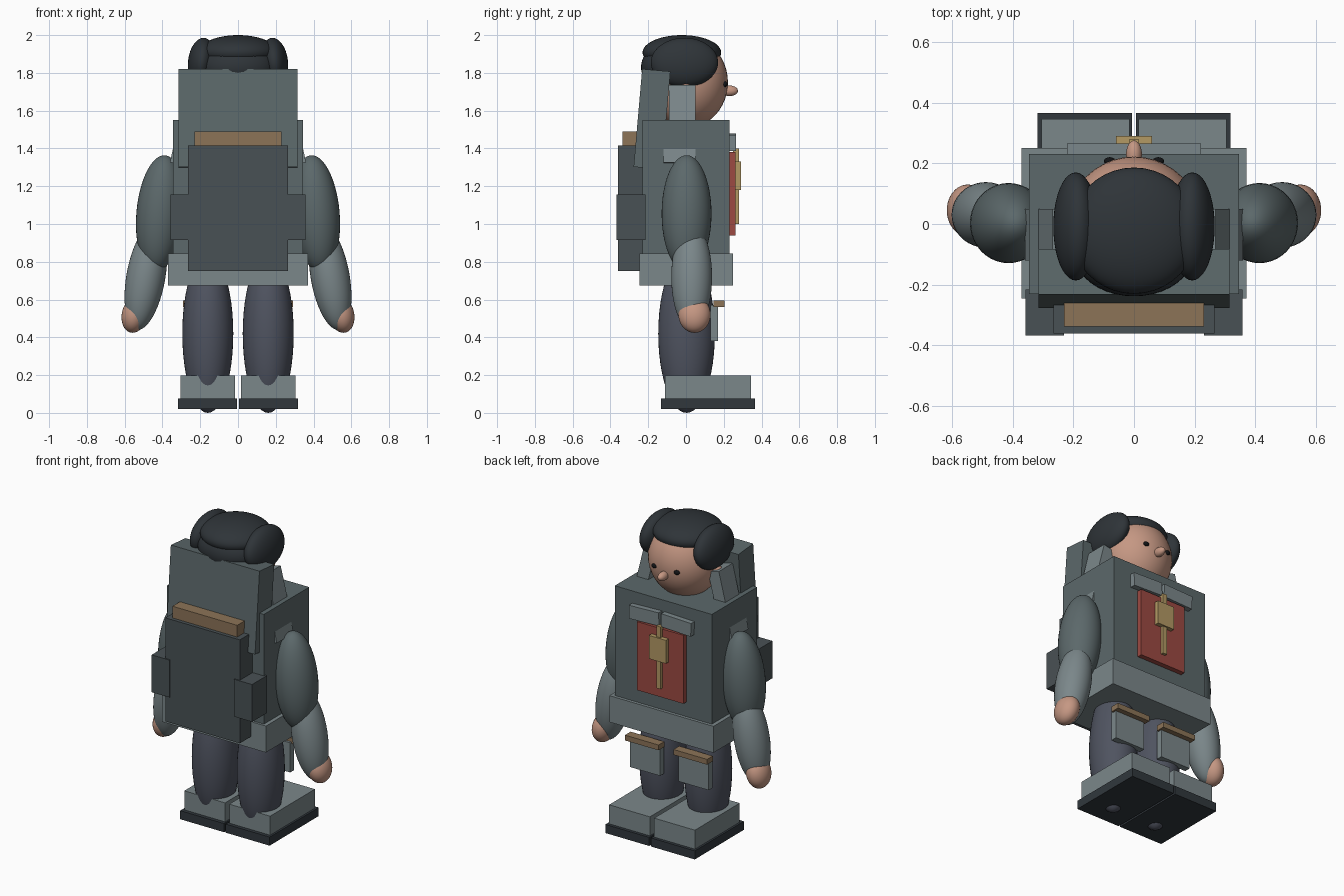
import bpy
from math import radians

if "Cube" in bpy.data.objects:
    bpy.data.objects.remove(bpy.data.objects["Cube"])


def mat(name, r, g, b):
    m = bpy.data.materials.new(name)
    m.diffuse_color = tuple((c / 255) ** 2.2 for c in (r, g, b)) + (1,)
    m.use_nodes = True
    m.node_tree.nodes["Principled BSDF"].inputs["Base Color"].default_value = m.diffuse_color
    return m


COAT = mat("coat", 92, 104, 106)
TRIM = mat("trim", 122, 134, 137)
PACK = mat("pack", 74, 82, 85)
SOLE = mat("sole", 52, 58, 63)
TROUSER = mat("trouser", 80, 84, 96)
SKIN = mat("skin", 196, 150, 130)
HAIR = mat("hair", 50, 55, 59)
BLACK = mat("black", 25, 26, 28)
LEATHER = mat("leather", 139, 115, 88)
RED = mat("red", 155, 75, 68)
BRASS = mat("brass", 178, 152, 100)


def finish(name, m, rot):
    o = bpy.context.object
    o.name = name
    o.rotation_euler = [radians(a) for a in rot]
    o.data.materials.append(m)
    return o


def box(name, x, y, z, m, rot=(0, 0, 0)):
    """Box from (min, max) ranges, turned about its own centre."""
    c = [(a + b) / 2 for a, b in (x, y, z)]
    bpy.ops.mesh.primitive_cube_add(size=1, location=c)
    o = finish(name, m, rot)
    o.scale = [b - a for a, b in (x, y, z)]
    return o


def ball(name, c, r, m, rot=(0, 0, 0)):
    bpy.ops.mesh.primitive_uv_sphere_add(segments=40, ring_count=24, radius=1, location=c)
    o = finish(name, m, rot)
    o.scale = r
    bpy.ops.object.shade_smooth()
    return o


def pair(make, name, x, y, z, m, tilt=0):
    """Make a part on both sides; x is the first range or centre coordinate."""
    for s, side in ((1, "right"), (-1, "left")):
        make(s, f"{name}_{side}", x, y, z, m, tilt * s)


def side_box(s, name, x, y, z, m, tilt):
    box(name, sorted((s * x[0], s * x[1])), y, z, m, (0, tilt, 0))


def side_ball(s, name, x, y, z, m, tilt):
    # each argument is (centre, radius)
    ball(name, (s * x[0], y[0], z[0]), (x[1], y[1], z[1]), m, (0, tilt, 0))


# torso and belt
box("torso", (-.345, .345), (-.23, .23), (.70, 1.55), COAT)
box("belt", (-.37, .37), (-.245, .25), (.675, .845), TRIM)

# high back collar, side collars and shoulder tabs
box("back_collar", (-.315, .315), (-.255, -.105), (1.295, 1.815), COAT, (-5, 0, 0))
pair(side_box, "side_collar", (.215, .295), (-.09, .05), (1.52, 1.73), TRIM, -14)
pair(side_box, "shoulder_tab", (.295, .35), (-.12, .05), (1.32, 1.42), TRIM, -12)

# backpack with side pouches and bedroll
box("backpack", (-.265, .265), (-.36, -.22), (.75, 1.415), PACK)
pair(side_box, "pack_pouch", (.23, .357), (-.367, -.215), (.915, 1.155), PACK)
box("bedroll", (-.23, .23), (-.337, -.26), (1.41, 1.49), LEATHER)

# front bib, lapels and clasp
box("bib", (-.165, .165), (.22, .262), (.94, 1.38), RED)
pair(side_box, "lapel", (.008, .22), (.22, .265), (1.39, 1.475), TRIM, 2)
box("clasp_stem", (-.015, .015), (.25, .28), (1.0, 1.40), BRASS)
box("clasp_plate", (-.06, .06), (.255, .29), (1.18, 1.33), BRASS)

# arms and hands
pair(side_ball, "upper_arm", (.413, .125), (.003, .132), (1.055, .31), COAT, -5)
pair(side_ball, "forearm", (.488, .103), (.03, .108), (.72, .285), TRIM, -10)
pair(side_ball, "hand", (.548, .067), (.045, .085), (.52, .097), SKIN, -12)

# legs, boots and thigh pouches
pair(side_ball, "leg", (.16, .135), (.003, .15), (.42, .42), TROUSER)
pair(side_box, "boot", (.015, .305), (-.11, .345), (.06, .197), TRIM)
pair(side_box, "sole", (.006, .318), (-.133, .365), (.02, .075), SOLE)
pair(side_box, "thigh_pouch", (.065, .28), (.13, .17), (.38, .57), TRIM)
pair(side_box, "thigh_pouch_flap", (.053, .292), (.145, .203), (.56, .594), LEATHER)

# head and face
ball("head", (0, 0, 1.75), (.222, .222, .243), SKIN)
ball("nose", (0, .23, 1.705), (.026, .045, .028), SKIN)
pair(side_ball, "eye", (.08, .019), (.207, .013), (1.74, .014), BLACK)
pair(side_ball, "ear", (.225, .03), (0, .035), (1.70, .045), SKIN)

# hair: crown, back and side tufts
ball("hair_crown", (0, -.022, 1.908), (.21, .208, .092), HAIR)
ball("hair_back", (0, -.09, 1.83), (.20, .148, .13), HAIR)
pair(side_ball, "hair_side", (.192, .073), (-.008, .178), (1.855, .131), HAIR, -6)
